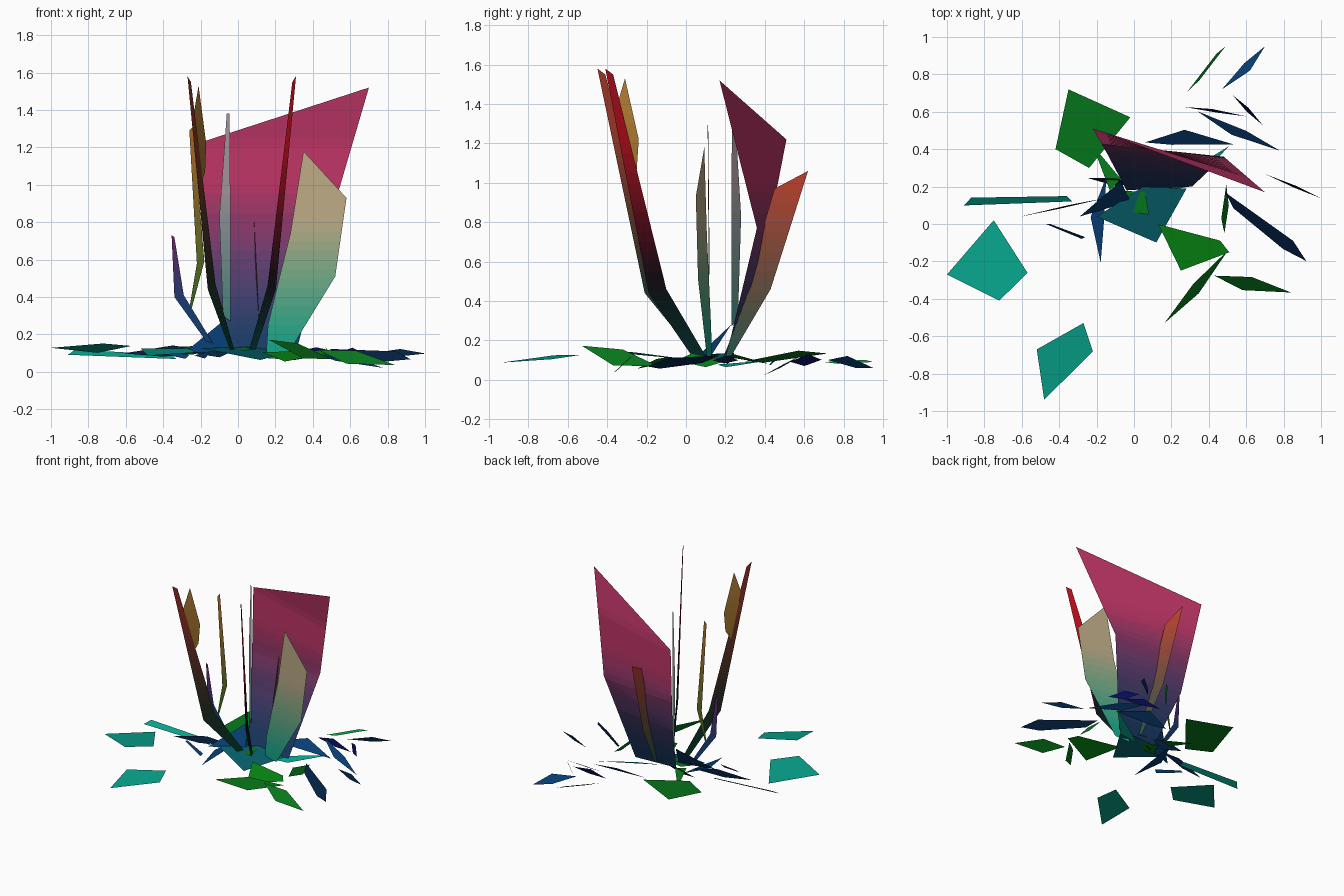
import bpy, bmesh
from mathutils import Vector, geometry

if "Cube" in bpy.data.objects:
    bpy.data.objects.remove(bpy.data.objects["Cube"])

mats = {}


def material(rgb):
    """Material from a display colour, shared between equal colours."""
    key = tuple(round(c, 2) for c in rgb)
    if key not in mats:
        m = bpy.data.materials.new("tint_%d" % len(mats))
        m.diffuse_color = [c ** 2.2 for c in key] + [1]
        m.use_nodes = True
        m.node_tree.nodes["Principled BSDF"].inputs["Base Color"].default_value = m.diffuse_color
        mats[key] = m
    return mats[key]


def gradient(stops, z):
    """Colour at height z from (height, colour) stops."""
    if z <= stops[0][0]:
        return stops[0][1]
    for (z0, a), (z1, b) in zip(stops, stops[1:]):
        if z <= z1:
            t = (z - z0) / (z1 - z0)
            return tuple(p + (q - p) * t for p, q in zip(a, b))
    return stops[-1][1]


def finish(name, bm, stops):
    mesh = bpy.data.meshes.new(name)
    for f in bm.faces:
        m = material(gradient(stops, f.calc_center_median().z))
        if m.name not in mesh.materials:
            mesh.materials.append(m)
        f.material_index = mesh.materials.find(m.name)
    bm.to_mesh(mesh)
    bm.free()
    bpy.context.collection.objects.link(bpy.data.objects.new(name, mesh))


def strip(name, rows, stops):
    """Sheet through pairs of points, cut into colour bands by height."""
    bm = bmesh.new()
    vs = [[bm.verts.new(p) for p in row] for row in rows]
    for a, b in zip(vs, vs[1:]):
        bm.faces.new(a + b[::-1])
    for i in range(2, 28):
        bmesh.ops.bisect_plane(bm, geom=bm.verts[:] + bm.edges[:] + bm.faces[:],
                               plane_co=(0, 0, i * 0.05), plane_no=(0, 0, 1))
    finish(name, bm, stops)


def blade(name, p0, p1, axis, rows, stops):
    """Upright blade in the vertical plane p0-p1; rows hold (x or y, z)."""
    def place(h, z):
        t = (h - p0[axis]) / (p1[axis] - p0[axis])
        return (p0[0] + t * (p1[0] - p0[0]), p0[1] + t * (p1[1] - p0[1]), z)
    strip(name, [[place(*q) for q in row] for row in rows], stops)


def shard(name, rgb, *pts):
    """Ground shard: one polygon flattened onto its mean plane."""
    pts = [Vector(p) for p in pts]
    n = geometry.normal(pts)
    mid = sum(pts, Vector()) / len(pts)
    bm = bmesh.new()
    f = bm.faces.new([bm.verts.new(p - n * n.dot(p - mid)) for p in pts])
    f.normal_update()
    finish(name, bm, [(0, rgb)])


# Large pink blade leaning back
strip("large_pink_blade",
      [[(-.04, .18, .1), (.31, .2, .1)],
       [(-.14, .37, .5), (.48, .36, .77)],
       [(-.22, .51, 1.22), (.70, .17, 1.52)]],
      [(.2, (.12, .24, .4)), (.6, (.38, .24, .42)), (1, (.74, .22, .4))])

# Upright radial blades
blade("tan_blade", (.15, .13), (.58, .05), 0,
      [[(.15, .08), (.27, .1)], [(.16, .25), (.33, .2)], [(.22, .5), (.52, .51)],
       [(.28, .74), (.58, .93)], [(.35, 1.18)]],
      [(.15, (.1, .65, .53)), (.8, (.73, .66, .52))])
blade("red_blade", (.06, .1), (.31, -.41), 1,
      [[(.1, .12), (.03, .12)], [(-.1, .46), (-.19, .44)], [(-.37, 1.55), (-.41, 1.58)]],
      [(.1, (.03, .22, .2)), (.5, (.08, .07, .1)), (1.2, (.7, .08, .13))])
blade("brown_blade", (-.03, .08), (-.27, -.45), 1,
      [[(.1, .12), (.05, .12)], [(-.12, .47), (-.21, .44)], [(-.41, 1.55), (-.45, 1.58)]],
      [(.1, (.03, .25, .2)), (.5, (.15, .2, .16)), (1.3, (.6, .22, .17))])
blade("gold_blade_front", (-.17, -.24), (-.24, -.36), 1,
      [[(-.25, 1.07), (-.29, 1.0)], [(-.24, 1.22), (-.36, 1.36)], [(-.31, 1.53)]],
      [(1, (.6, .45, .18)), (1.4, (.72, .5, .22))])
blade("gold_blade_side", (-.18, .12), (-.26, .11), 0,
      [[(-.26, .34), (-.25, .33)], [(-.22, .58), (-.18, .59)],
       [(-.26, 1.29), (-.24, 1.31)]],
      [(.4, (.25, .4, .15)), (1.2, (.65, .42, .17))])
blade("grey_blade", (-.04, .23), (-.1, .28), 0,
      [[(-.04, .27), (-.08, .3)], [(-.04, .85), (-.1, .83)], [(-.045, 1.38), (-.06, 1.38)]],
      [(.3, (.3, .55, .52)), (1, (.68, .62, .65))])
blade("purple_blade", (-.15, .12), (-.36, .1), 0,
      [[(-.12, .13), (-.16, .15)], [(-.29, .41), (-.34, .4)], [(-.34, .72), (-.355, .73)]],
      [(.35, (.1, .25, .45)), (.73, (.45, .15, .4))])
blade("orange_blade", (.12, .2), (.05, .62), 1,
      [[(.2, .12), (.23, .12)], [(.28, .4), (.43, .46)], [(.45, .97), (.62, 1.06)]],
      [(.1, (.15, .35, .3)), (1, (.75, .27, .2))])

TEAL, GREEN = (.06, .63, .54), (.06, .47, .13)
BLUE, NAVY = (.06, .25, .45), (.04, .15, .28)

# Teal ground shards
shard("teal_shard_left", TEAL, (-1, -.27, .13), (-.72, -.41, .15), (-.57, -.26, .14), (-.75, .02, .1))
shard("teal_shard_front", TEAL, (-.52, -.67, .12), (-.48, -.94, .09), (-.22, -.68, .1), (-.27, -.53, .13))
shard("teal_shard_long", TEAL, (-.91, .1, .09), (-.33, .12, .07), (-.36, .15, .09), (-.87, .14, .12))
shard("teal_shard_back", TEAL, (.1, .16, .07), (.3, .2, .07), (.51, .42, .09), (.42, .36, .1))
shard("teal_shard_centre", (.06, .38, .42), (-.2, .04, .12), (.12, -.1, .07), (.28, .19, .1), (.05, .2, .14))

# Green ground shards
shard("green_shard_back", GREEN, (-.35, .72, .13), (-.42, .4, .09), (-.24, .3, .09), (-.02, .57, .15))
shard("green_shard_inner", GREEN, (-.22, .42, .08), (-.13, .18, .12), (-.07, .24, .13))
shard("green_shard_centre", GREEN, (-.12, .08, .1), (.08, .05, .12), (.06, .17, .13), (-.08, .18, .12))
shard("green_shard_front", (.06, .53, .1), (.13, 0, .1), (.25, -.25, .06), (.51, -.15, .1), (.46, -.09, .12))
shard("green_shard_corner", GREEN, (.18, -.54, .185), (.33, -.36, .06), (.52, -.15, .08), (.3, -.31, .14))
shard("green_shard_right", GREEN, (.43, -.27, .11), (.58, -.36, .05), (.84, -.36, .03), (.63, -.29, .12))
shard("green_shard_small", GREEN, (.5, .21, .1), (.46, .03, .13), (.49, -.05, .1), (.5, .1, .06))
shard("green_shard_far", (.06, .6, .25), (.28, .7, .09), (.35, .77, .08), (.49, .95, .09), (.44, .91, .1))

# Blue ground shards
shard("blue_shard_raised", BLUE, (-.29, .04, .1), (-.02, .12, .11), (-.07, .23, .28))
shard("blue_shard_star", BLUE, (-.23, .04, .05), (-.18, -.21, .11), (-.16, 0, .05), (-.15, .25, .15))
shard("blue_shard_left", BLUE, (-.47, 0, .11), (-.28, -.08, .07), (-.26, -.07, .09), (-.45, 0, .12))
shard("blue_shard_right", BLUE, (.34, .61, .12), (.52, .47, .07), (.78, .4, .01), (.6, .49, .09))
shard("blue_shard_mid", BLUE, (.06, .43, .1), (.2, .43, .07), (.53, .42, .08), (.27, .51, .13))
shard("blue_shard_far", BLUE, (.47, .72, .1), (.59, .86, .06), (.7, .95, .06), (.62, .82, .12))

# Navy ground shards
shard("navy_shard_left", NAVY, (-.61, .03, .1), (-.4, .09, .08), (-.15, .13, .11), (-.35, .11, .14))
shard("navy_shard_right", NAVY, (.49, .17, .12), (.53, .08, .09), (.8, -.13, .05), (.92, -.2, .07), (.85, -.09, .11))
shard("navy_shard_edge", NAVY, (.7, .26, .1), (.86, .2, .08), (1, .13, .1), (.87, .21, .12))
shard("navy_shard_back", (.06, .08, .35), (.27, .62, .1), (.45, .6, .08), (.6, .57, .09), (.42, .62, .13))
shard("navy_shard_far", (.06, .08, .35), (.53, .69, .1), (.6, .6, .07), (.69, .53, .09), (.61, .62, .13))
shard("navy_shard_inner", NAVY, (-.25, .25, .1), (-.1, .2, .08), (0, .22, .12), (-.1, .24, .14))
